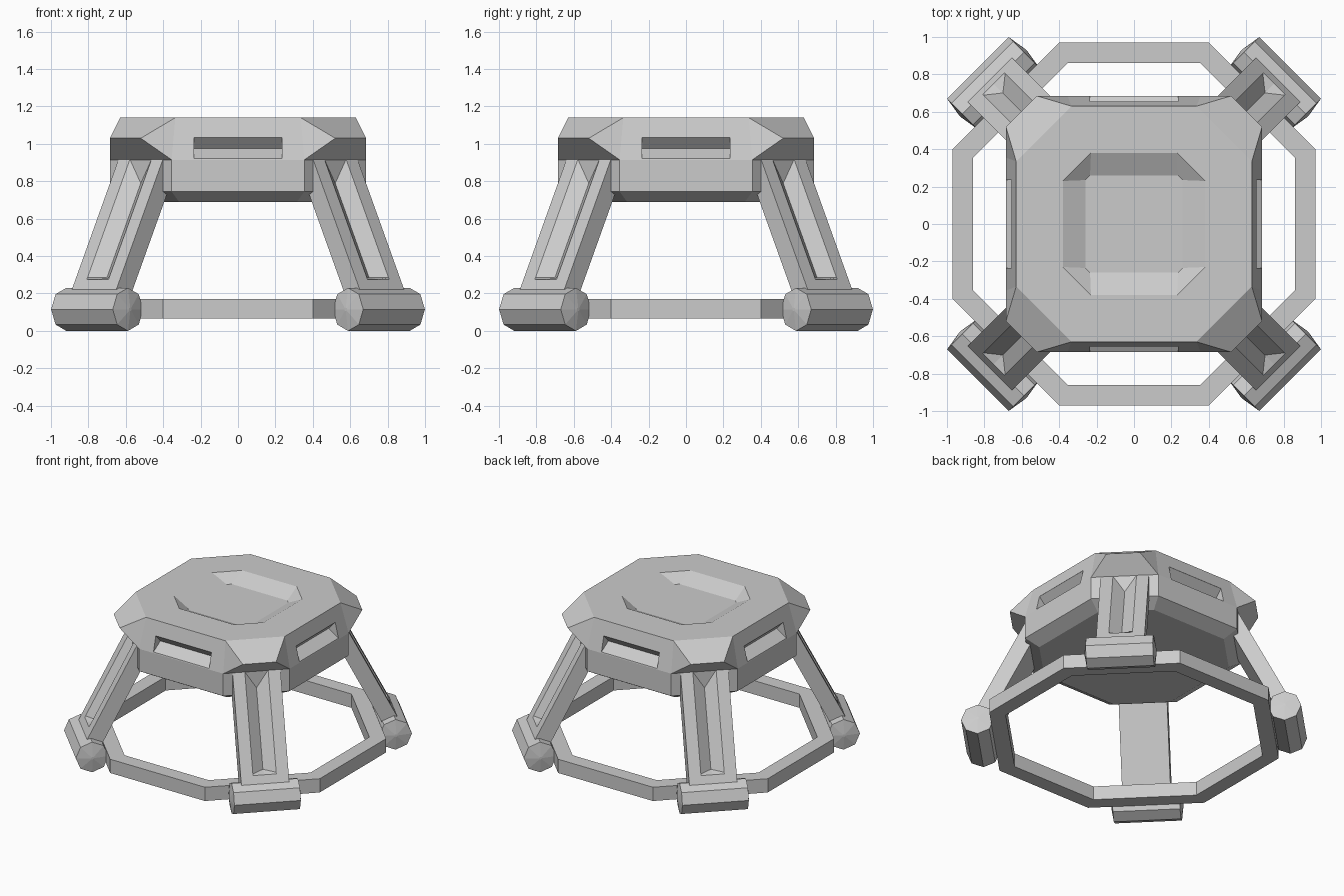
import bpy, bmesh
from math import cos, sin, pi
from mathutils import Matrix

if "Cube" in bpy.data.objects:
    bpy.data.objects.remove(bpy.data.objects["Cube"])


def make(name, verts, faces):
    me = bpy.data.meshes.new(name)
    me.from_pydata(verts, [], faces)
    bm = bmesh.new()
    bm.from_mesh(me)
    bmesh.ops.recalc_face_normals(bm, faces=bm.faces)
    bm.to_mesh(me)
    bm.free()
    ob = bpy.data.objects.new(name, me)
    bpy.context.collection.objects.link(ob)
    return ob


def octagon(a, c, z):
    """Cut-corner square: flats at distance a, flat half-length c."""
    return [(x, y, z) for x, y in ((-c, -a), (c, -a), (a, -c), (a, c),
                                   (c, a), (-c, a), (-a, c), (-a, -c))]


def bridge(p, q, n):
    """Quads between ring p and ring q, both with n points."""
    return [(p * n + i, p * n + (i + 1) % n, q * n + (i + 1) % n, q * n + i) for i in range(n)]


def loft(name, rings):
    n = len(rings[0])
    faces = [f for k in range(len(rings) - 1) for f in bridge(k, k + 1, n)]
    faces += [tuple(range(n)), tuple(range((len(rings) - 1) * n, len(rings) * n))]
    return make(name, [v for r in rings for v in r], faces)


# Body: recess floor, recess rim, roof edge, eaves, wall top, wall bottom, underside
rings = [octagon(.26, .235, 1.08), octagon(.38, .23, 1.14), octagon(.63, .335, 1.14),
         octagon(.685, .52, 1.03), octagon(.685, .355, .915),
         octagon(.685, .355, .745), octagon(.59, .315, .69)]
faces = [tuple(range(8)), tuple(range(48, 56))]
for p in (0, 1, 4, 5):
    faces += bridge(p, p + 1, 8)
for i in range(8):
    j = (i + 1) % 8
    t, e, w = 16, 24, 32
    if i % 2 == 0:      # side plate with pointed ends
        faces += [(t + i, t + j, w + j, w + i), (t + i, e + i, w + i), (t + j, e + j, w + j)]
    else:               # corner eave
        faces += [(t + i, t + j, e + j, e + i), (e + i, e + j, w + j, w + i)]
body = make("body", [v for r in rings for v in r], faces)

# Side slots
slot = [(-.75, 1.035), (-.655, 1.035), (-.60, .975), (-.69, .918), (-.75, .918)]
for k in range(4):
    cutter = loft("slot_cutter_%d" % k, [[(x, y, z) for y, z in slot] for x in (-.235, .235)])
    cutter.data.transform(Matrix.Rotation(k * pi / 2, 4, 'Z'))
    cutter.hide_render = True
    cutter.hide_set(True)
    mod = body.modifiers.new("slot", 'BOOLEAN')
    mod.operation = 'DIFFERENCE'
    mod.object = cutter

# Floor ring
ring = [octagon(.97, .40, .065), octagon(.97, .40, .17),
        octagon(.86, .355, .17), octagon(.86, .355, .065)]
make("base_ring", [v for r in ring for v in r],
     [f for k in range(4) for f in bridge(k, (k + 1) % 4, 8)])


# Legs and feet, built along +x then turned to the four corners
def leg_section(z, groove):
    r = 1.089 - .507 * (z - .22)
    w, g = .168, .082
    return [(r, -w, z), (r, -g, z), (r - groove, 0, z), (r, g, z), (r, w, z),
            (r - .125, w, z), (r - .125, -w, z)]


def foot_section(y, rad):
    return [(1.065 + rad * cos(i * pi / 4), y, .115 + rad * sin(i * pi / 4)) for i in range(8)]


for k in range(4):
    turn = Matrix.Rotation(pi / 4 + k * pi / 2, 4, 'Z')
    leg = loft("leg_%d" % k, [leg_section(.12, 0), leg_section(.275, 0),
                              leg_section(.285, .065), leg_section(.95, .065)])
    leg.data.transform(turn)
    foot = loft("foot_%d" % k, [foot_section(-.25, .01), foot_section(-.233, .115),
                                foot_section(.233, .115), foot_section(.25, .01)])
    foot.data.transform(turn)
